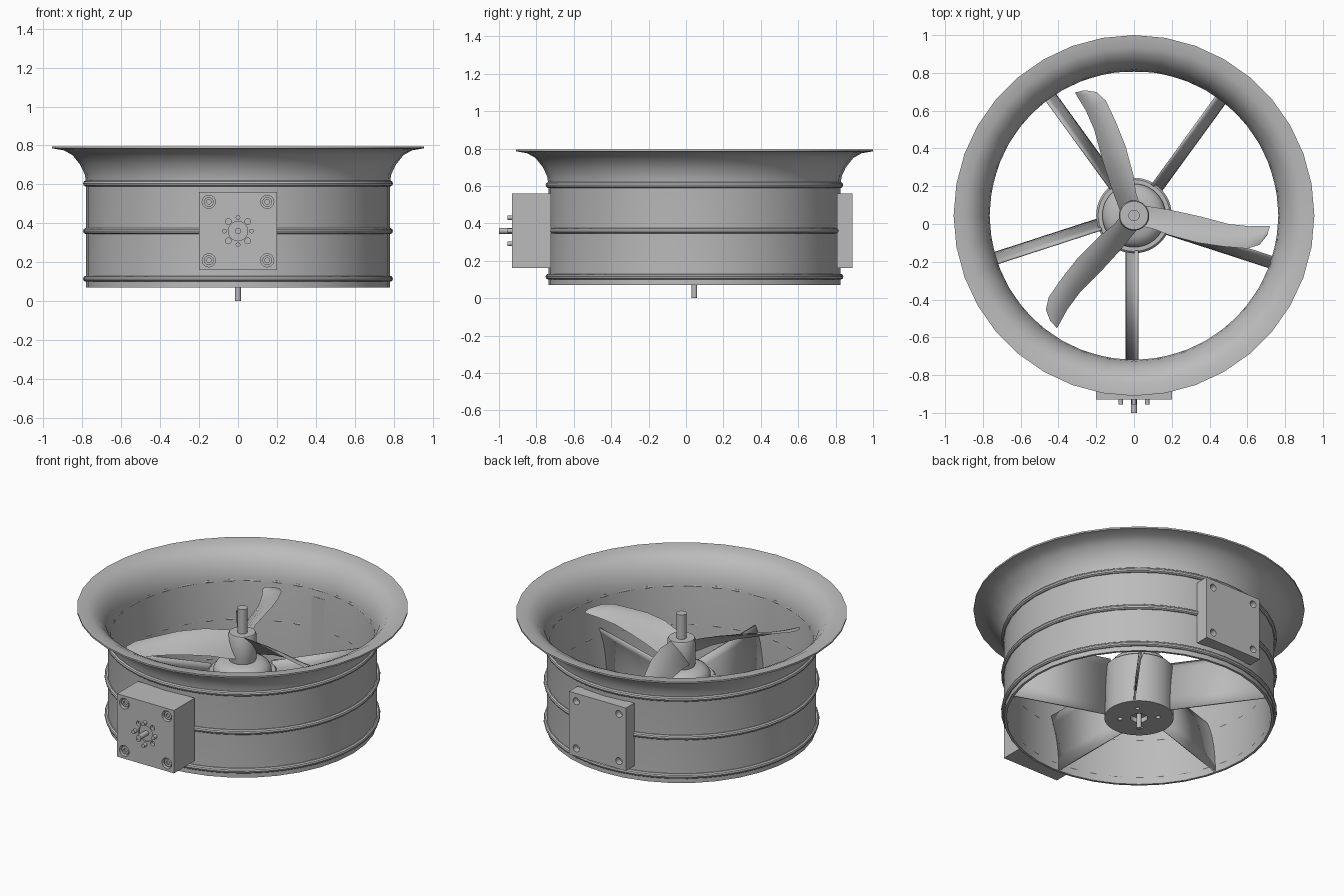
import bpy, bmesh, math
from mathutils import Vector, Matrix

cube = bpy.data.objects.get("Cube")
if cube:
    bpy.data.objects.remove(cube, do_unlink=True)

AXIS_Y = 0.045
AXIS = Vector((0, AXIS_Y, 0))
TO_FRONT = Matrix.Rotation(math.pi / 2, 4, 'X')

grey = bpy.data.materials.new("satin grey")
grey.use_nodes = True
grey.diffuse_color = (0.5, 0.5, 0.5, 1)
grey.node_tree.nodes["Principled BSDF"].inputs["Base Color"].default_value = (0.5, 0.5, 0.5, 1)


def finish(name, bm, angle=35):
    bmesh.ops.recalc_face_normals(bm, faces=bm.faces)
    mesh = bpy.data.meshes.new(name)
    bm.to_mesh(mesh)
    bm.free()
    mesh.materials.append(grey)
    ob = bpy.data.objects.new(name, mesh)
    bpy.context.scene.collection.objects.link(ob)
    smooth(ob, angle)
    return ob


def smooth(ob, angle=35):
    bpy.ops.object.select_all(action='DESELECT')
    ob.select_set(True)
    bpy.context.view_layer.objects.active = ob
    bpy.ops.object.shade_smooth_by_angle(angle=math.radians(angle))


def lathe(name, profile, steps=36, closed=False):
    """Turn an (r, z) profile about the fan axis."""
    bm = bmesh.new()
    verts = [bm.verts.new((0, r, z)) for r, z in profile]
    edges = [bm.edges.new(pair) for pair in zip(verts, verts[1:])]
    if closed:
        edges.append(bm.edges.new((verts[-1], verts[0])))
    bmesh.ops.spin(bm, geom=verts + edges, cent=(0, 0, 0), axis=(0, 0, 1),
                   angle=math.tau, steps=steps, use_merge=False)
    bmesh.ops.remove_doubles(bm, verts=bm.verts, dist=1e-4)
    bmesh.ops.translate(bm, verts=bm.verts, vec=AXIS)
    return finish(name, bm)


def add_rod(bm, r, start, end, sides=20):
    """Add a capped cylinder between two points."""
    a, b = Vector(start), Vector(end)
    turn = (b - a).to_track_quat('Z', 'Y').to_matrix().to_4x4()
    bmesh.ops.create_cone(bm, cap_ends=True, segments=sides, radius1=r, radius2=r,
                          depth=(b - a).length,
                          matrix=Matrix.Translation((a + b) / 2) @ turn)


def rods(name, items):
    bm = bmesh.new()
    for r, start, end in items:
        add_rod(bm, r, start, end)
    return finish(name, bm)


def cut(ob, items):
    """Drill cylinders out of an object and bake the result."""
    cutter = rods("hole_cutter", items)
    cutter.hide_render = True
    mod = ob.modifiers.new("holes", 'BOOLEAN')
    mod.operation, mod.object, mod.solver = 'DIFFERENCE', cutter, 'EXACT'
    graph = bpy.context.evaluated_depsgraph_get()
    baked = bpy.data.meshes.new_from_object(ob.evaluated_get(graph))
    ob.modifiers.clear()
    ob.data = baked
    bpy.data.objects.remove(cutter, do_unlink=True)
    smooth(ob)


def box(name, x, y0, y1, z0, z1):
    bm = bmesh.new()
    centre = Vector((0, (y0 + y1) / 2, (z0 + z1) / 2))
    bmesh.ops.create_cube(bm, size=1, matrix=Matrix.Translation(centre)
                          @ Matrix.Diagonal((2 * x, y1 - y0, z1 - z0, 1)))
    return finish(name, bm)


# Duct with flared intake lip
lathe("duct_shell", [(.765, .07), (.78, .07), (.78, .6), (.787, .65), (.81, .70), (.85, .75),
                     (.895, .775), (.955, .785), (.955, .795), (.89, .79), (.84, .765),
                     (.797, .715), (.772, .65), (.765, .6)], closed=True)

# Reinforcing ribs
for label, z in (("lower", .115), ("middle", .36), ("upper", .605)):
    ring = [(.78 + .016 * math.cos(k * math.tau / 10), z + .016 * math.sin(k * math.tau / 10))
            for k in range(10)]
    lathe(label + "_rib", ring, steps=48, closed=True)

# Motor housing with drilled base
motor = lathe("motor_housing", [(0, .07), (.2, .07), (.2, .385), (.19, .395), (.168, .395),
                                (.168, .41), (.15, .44), (.11, .46), (0, .465)], steps=48)
holes = [(.05, (0, AXIS_Y, .04), (0, AXIS_Y, .1))]
for k in range(4):
    a = k * math.pi / 2 + math.pi / 4
    x, y = .11 * math.cos(a), AXIS_Y + .11 * math.sin(a)
    holes.append((.014, (x, y, .04), (x, y, .1)))
cut(motor, holes)

# Propeller hub and shafts
lathe("propeller_hub", [(0, .455), (.075, .455), (.08, .47), (.08, .625), (.075, .635), (0, .635)])
rods("drive_shaft", [(.03, (0, AXIS_Y, .6), (0, AXIS_Y, .79)),
                     (.015, (0, AXIS_Y, 0), (0, AXIS_Y, .2))])

# Propeller blades: leading x, y, z then trailing x, y, z for each section
SECTIONS = [(.03, .055, .49, .03, -.055, .63), (.10, .045, .50, .10, -.07, .64),
            (.20, .028, .53, .19, -.105, .65), (.35, -.005, .555, .34, -.145, .645),
            (.50, -.045, .565, .48, -.165, .63), (.61, -.057, .57, .60, -.175, .62),
            (.69, -.055, .575, .665, -.155, .61), (.72, -.055, .58, .705, -.105, .595)]
HALF = 7


def propeller_blade(name, angle):
    bm = bmesh.new()
    loops = []
    for s in SECTIONS:
        lead, trail = Vector(s[:3]), Vector(s[3:])
        chord = (trail - lead).length
        loop = []
        for k in range(2 * HALF):
            t = (1 - math.cos(math.pi * k / HALF)) / 2
            bow = math.sin(math.pi * t) * chord
            side = 1 if k < HALF else -1
            lift = bow * (.08 + side * .04)
            loop.append(bm.verts.new(lead.lerp(trail, t) + Vector((0, 0, lift))))
        loops.append(loop)
    n = 2 * HALF
    for a, b in zip(loops, loops[1:]):
        for k in range(n):
            bm.faces.new((a[k], a[(k + 1) % n], b[(k + 1) % n], b[k]))
    bm.faces.new(loops[0])
    bm.faces.new(loops[-1])
    bmesh.ops.transform(bm, verts=bm.verts,
                        matrix=Matrix.Translation(AXIS) @ Matrix.Rotation(angle, 4, 'Z'))
    return finish(name, bm, 50)


for i in range(3):
    propeller_blade(f"propeller_blade_{i + 1}", i * math.tau / 3)

# Curved stator vanes joining the motor to the duct
VANE = [(-.04, .075), (-.037, .16), (-.029, .24), (-.017, .31), (0, .37), (.018, .415)]
for i in range(5):
    bm = bmesh.new()
    inner, outer = ([bm.verts.new((r, t, z)) for t, z in VANE] for r in (.185, .77))
    for k in range(len(VANE) - 1):
        bm.faces.new((inner[k], outer[k], outer[k + 1], inner[k + 1]))
    turn = Matrix.Rotation(math.radians(-90 + 72 * i), 4, 'Z')
    bmesh.ops.transform(bm, verts=bm.verts, matrix=Matrix.Translation(AXIS) @ turn)
    vane = finish(f"stator_vane_{i + 1}", bm)
    solid = vane.modifiers.new("thickness", 'SOLIDIFY')
    solid.thickness, solid.offset = .01, 0

# Front gearbox and rear mounting pad
CORNERS = [(x, z) for x in (-.15, .15) for z in (.21, .51)]
gearbox = box("front_gearbox", .2, -.93, -.722, .16, .56)
holes = [(.034, (x, -.96, z), (x, -.9, z)) for x, z in CORNERS]
holes += [(.015, (x, -.96, .36 + z), (x, -.91, .36 + z)) for x in (-.05, .05) for z in (-.05, .05)]
holes.append((.05, (0, -.96, .36), (0, -.92, .36)))
cut(gearbox, holes)

pad = box("rear_mount_pad", .2, .806, .89, .16, .56)
cut(pad, [(.022, (x, .85, z), (x, .93, z)) for x, z in CORNERS])

# Recessed screws, input shaft and drive pins
screws = rods("gearbox_screws", [(.025, (x, -.92, z), (x, -.89, z)) for x, z in CORNERS])
cut(screws, [(.012, (x, -.95, z), (x, -.91, z)) for x, z in CORNERS])
rods("input_shaft", [(.016, (0, -1, .36), (0, -.9, .36))])
rods("drive_pins", [(.012, (x, -.955, .36 + z), (x, -.91, .36 + z))
                    for x, z in ((.07, 0), (-.07, 0), (0, .07), (0, -.07))])
